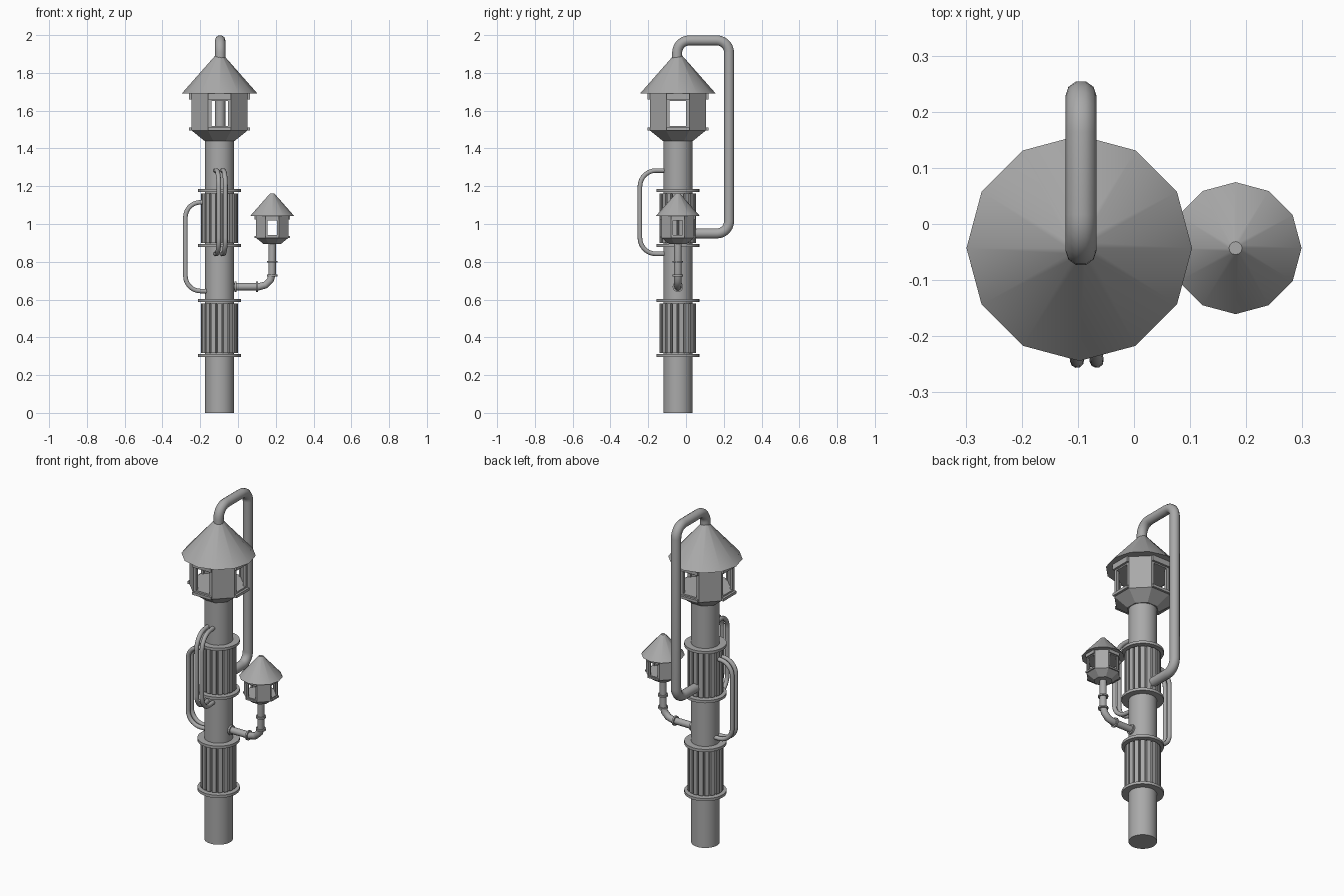
import bpy, bmesh
from math import pi, cos, sin, radians, tan
from mathutils import Vector, Matrix

if "Cube" in bpy.data.objects:
    bpy.data.objects.remove(bpy.data.objects["Cube"])

CX, CY = -0.0975, -0.043         # main column axis
LX = 0.181                       # side lamp axis

# dark grey metal used throughout
metal = bpy.data.materials.new("dark_grey_metal")
metal.diffuse_color = (0.4, 0.4, 0.4, 1)
metal.use_nodes = True
metal.node_tree.nodes["Principled BSDF"].inputs["Base Color"].default_value = metal.diffuse_color


def activate(ob):
    bpy.ops.object.select_all(action='DESELECT')
    ob.select_set(True)
    bpy.context.view_layer.objects.active = ob


def finish(name, bm, mat, smooth=True):
    bmesh.ops.transform(bm, matrix=mat, verts=bm.verts)
    bmesh.ops.recalc_face_normals(bm, faces=bm.faces)
    me = bpy.data.meshes.new(name)
    bm.to_mesh(me)
    bm.free()
    me.materials.append(metal)
    ob = bpy.data.objects.new(name, me)
    bpy.context.collection.objects.link(ob)
    if smooth:
        activate(ob)
        bpy.ops.object.shade_smooth_by_angle(angle=radians(30))
    return ob


def lathe(name, profile, sides, mat, phase=0.0, smooth=True):
    """Closed solid of revolution from (radius, height) pairs."""
    bm = bmesh.new()
    rings = [[bm.verts.new((r * cos(phase + 2 * pi * i / sides),
                            r * sin(phase + 2 * pi * i / sides), z))
              for i in range(sides)] for r, z in profile]
    for a, b in zip(rings, rings[1:]):
        for i in range(sides):
            j = (i + 1) % sides
            bm.faces.new((a[i], a[j], b[j], b[i]))
    bm.faces.new(rings[0][::-1])
    bm.faces.new(rings[-1])
    return finish(name, bm, mat, smooth)


def prisms(name, section, z0, z1, count, mat):
    """Extruded cross-section repeated around the z axis."""
    bm = bmesh.new()
    for k in range(count):
        rot = Matrix.Rotation(2 * pi * k / count, 3, 'Z')
        lo = [bm.verts.new(rot @ Vector((x, y, z0))) for x, y in section]
        hi = [bm.verts.new(rot @ Vector((x, y, z1))) for x, y in section]
        bm.faces.new(lo[::-1])
        bm.faces.new(hi)
        n = len(section)
        for i in range(n):
            j = (i + 1) % n
            bm.faces.new((lo[i], lo[j], hi[j], hi[i]))
    return finish(name, bm, mat, False)


def pipe(name, points, radius, bend, steps=7):
    """Round pipe along a polyline with filleted right-angle corners."""
    pts = [Vector(p) for p in points]
    path = [pts[0]]
    for a, p, b in zip(pts, pts[1:], pts[2:]):
        u, v = (a - p).normalized() * bend, (b - p).normalized() * bend
        c = p + u + v
        for i in range(steps + 1):
            t = pi / 2 * i / steps
            path.append(c - v * cos(t) - u * sin(t))
    path.append(pts[-1])
    cu = bpy.data.curves.new(name, 'CURVE')
    cu.dimensions = '3D'
    cu.bevel_depth = radius
    cu.bevel_resolution = 3
    cu.use_fill_caps = True
    cu.materials.append(metal)
    sp = cu.splines.new('POLY')
    sp.points.add(len(path) - 1)
    for q, p in zip(sp.points, path):
        q.co = (*p, 1)
    ob = bpy.data.objects.new(name, cu)
    bpy.context.collection.objects.link(ob)
    activate(ob)
    bpy.ops.object.convert(target='MESH')
    bpy.ops.object.shade_smooth_by_angle(angle=radians(50))


def lantern(name, x, y, z, s):
    """Octagonal lantern with four open windows; local base at z = 0."""
    m = Matrix.Translation((x, y, z)) @ Matrix.Scale(s, 4)
    k = 1 / cos(pi / 8)          # apothem to corner radius
    a, w, t = 0.148, 0.044, 0.018
    b = a - t
    c, d = a * tan(pi / 8), b * tan(pi / 8)
    lathe(name + "_base", [(0.08 * k, 0), (a * k, 0.055), (a * k, 0.08)],
          8, m, pi / 8, False)
    lathe(name + "_head", [(a * k, 0.21), (a * k, 0.25)], 8, m, pi / 8, False)
    # solid diagonal walls wrapping round to the window edges
    prisms(name + "_walls", [(w, -a), (c, -a), (a, -c), (a, -w),
           (b, -w), (b, -d), (d, -b), (w, -b)], 0.08, 0.21, 4, m)
    # ledges below and above each window
    ledge = [(-c, -0.161), (c, -0.161), (c, -b), (-c, -b)]
    prisms(name + "_sills", ledge, 0.055, 0.071, 4, m)
    prisms(name + "_lintels", ledge, 0.218, 0.25, 4, m)
    lathe(name + "_roof", [(0.201, 0.25), (0.02, 0.455)], 12, m)


axis = Matrix.Translation((CX, CY, 0))

# main column with two ribbed, flanged sections
lathe("column", [(0.077, 0), (0.077, 1.45)], 32, axis)
for n, (z0, z1) in enumerate(((0.303, 0.595), (0.885, 1.177))):
    for e, z in (("lower", z0), ("upper", z1)):
        lathe(f"flange_{e}_{n}", [(0.114, z - 0.008), (0.114, z + 0.008)], 32, axis)
    prisms(f"ribs_{n}", [(-0.012, -0.07), (-0.012, -0.097), (0.012, -0.097), (0.012, -0.07)],
           z0 + 0.015, z1 - 0.015, 18, axis)

# large and small lanterns
lantern("main_lantern", CX, CY, 1.44, 1.0)
lantern("side_lantern", LX, CY, 0.895, 0.585)

# large pipe from roof peak round the back to the column
px, py = -0.0945, -0.047
pipe("back_pipe", [(px, py, 1.86), (px, py, 1.972), (px, 0.228, 1.972),
                   (px, 0.228, 0.95), (px, 0.0, 0.95)], 0.0278, 0.065)

# twin thin pipes on the front and left
for n, dx in enumerate((-0.004, 0.031)):
    o = dx - 0.018
    pipe(f"front_thin_pipe_{n}", [(CX + o, CY - 0.06, 1.283), (CX + dx, CY - 0.201, 1.283),
         (CX + dx, CY - 0.201, 0.842), (CX + o, CY - 0.06, 0.842)], 0.0125, 0.085)
for n, dy in enumerate((-0.028, 0.007)):
    o = dy + 0.005
    pipe(f"left_thin_pipe_{n}", [(CX - 0.06, CY + o, 1.115), (CX - 0.181, CY + dy, 1.115),
         (CX - 0.181, CY + dy, 0.645), (CX - 0.06, CY + o, 0.645)], 0.0125, 0.08)

# bracket pipe carrying the side lantern, with its collars
pipe("bracket_pipe", [(CX, CY, 0.668), (LX, CY, 0.668), (LX, CY, 0.91)], 0.02, 0.07, 3)
ring = [(0.028, -0.005), (0.028, 0.005)]
for n, x in enumerate((-0.014, 0.1)):
    lathe(f"bracket_collar_{n}", ring, 16,
          Matrix.Translation((x, CY, 0.668)) @ Matrix.Rotation(pi / 2, 4, 'Y'))
for n, z in enumerate((0.727, 0.8)):
    lathe(f"post_collar_{n}", ring, 16, Matrix.Translation((LX, CY, z)))
